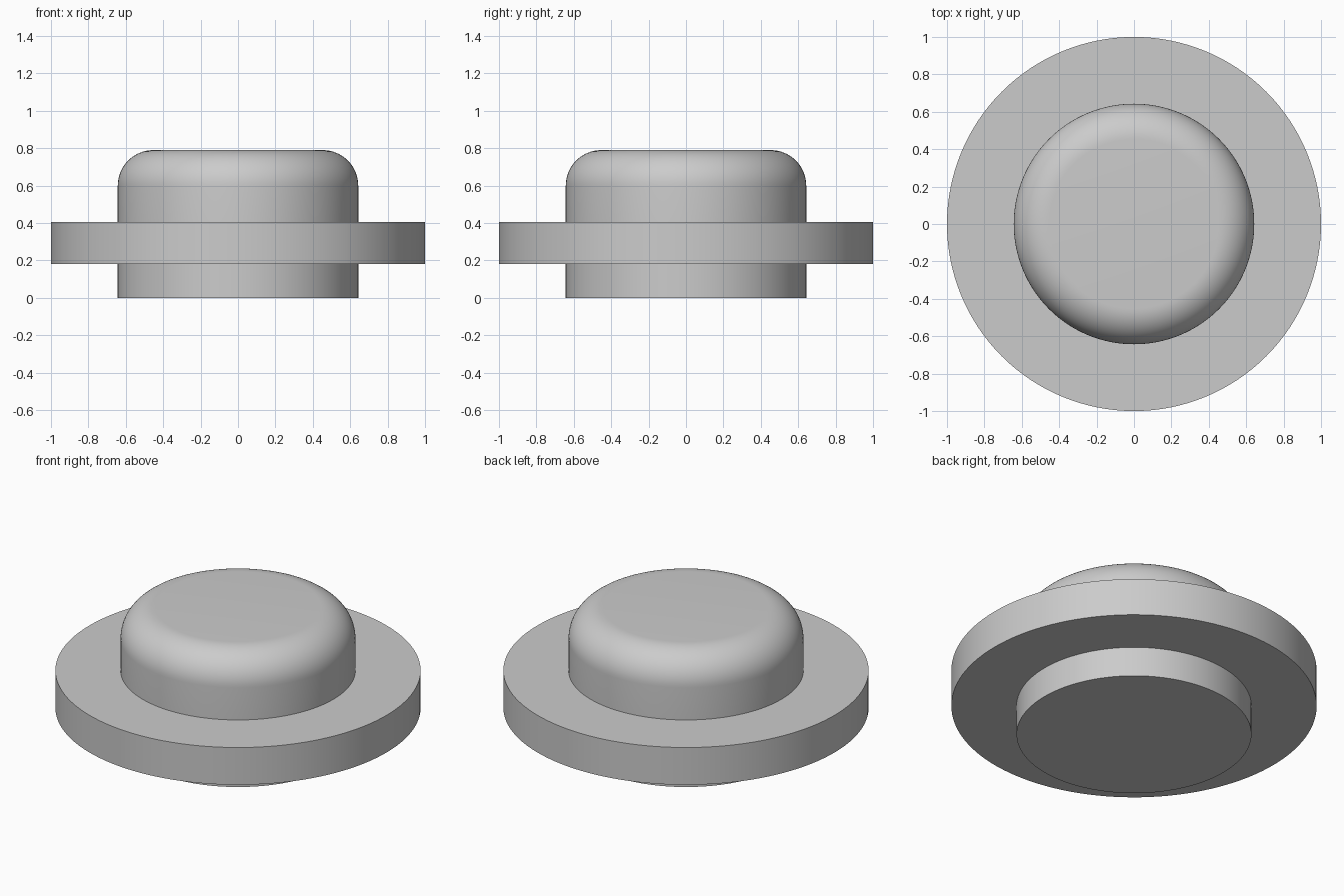
import bpy, bmesh, math

if "Cube" in bpy.data.objects:
    bpy.data.objects.remove(bpy.data.objects["Cube"])

SEGMENTS = 128

grey = bpy.data.materials.new("plain grey")
grey.diffuse_color = (0.6, 0.6, 0.6, 1)
grey.use_nodes = True
grey.node_tree.nodes["Principled BSDF"].inputs["Base Color"].default_value = grey.diffuse_color


def lathe(name, profile):
    """Spin an (r, z) profile, starting and ending on the axis, around z."""
    bm = bmesh.new()
    rings = []
    for r, z in profile:
        rings.append([bm.verts.new((r * math.cos(2 * math.pi * i / SEGMENTS),
                                    r * math.sin(2 * math.pi * i / SEGMENTS), z))
                      for i in range(SEGMENTS)])
    for a, b in zip(rings, rings[1:]):
        for i in range(SEGMENTS):
            j = (i + 1) % SEGMENTS
            bm.faces.new((a[i], a[j], b[j], b[i]))
    # flat end caps
    bm.faces.new(rings[0][::-1])
    bm.faces.new(rings[-1])
    mesh = bpy.data.meshes.new(name)
    bm.to_mesh(mesh)
    bm.free()
    mesh.materials.append(grey)
    obj = bpy.data.objects.new(name, mesh)
    bpy.context.collection.objects.link(obj)
    bpy.ops.object.select_all(action='DESELECT')
    obj.select_set(True)
    bpy.context.view_layer.objects.active = obj
    bpy.ops.object.shade_smooth_by_angle(angle=math.radians(30))
    return obj


# One continuous skin: lower plug, wide flange, and button with a rounded rim
R, FILLET, TOP = 0.643, 0.19, 0.79
profile = [(R, 0), (R, 0.18), (1, 0.18), (1, 0.405), (R, 0.405)]
for k in range(17):
    t = math.pi / 2 * k / 16
    profile.append((R - FILLET + FILLET * math.cos(t),
                    TOP - FILLET + FILLET * math.sin(t)))
lathe("flanged_button", profile)
